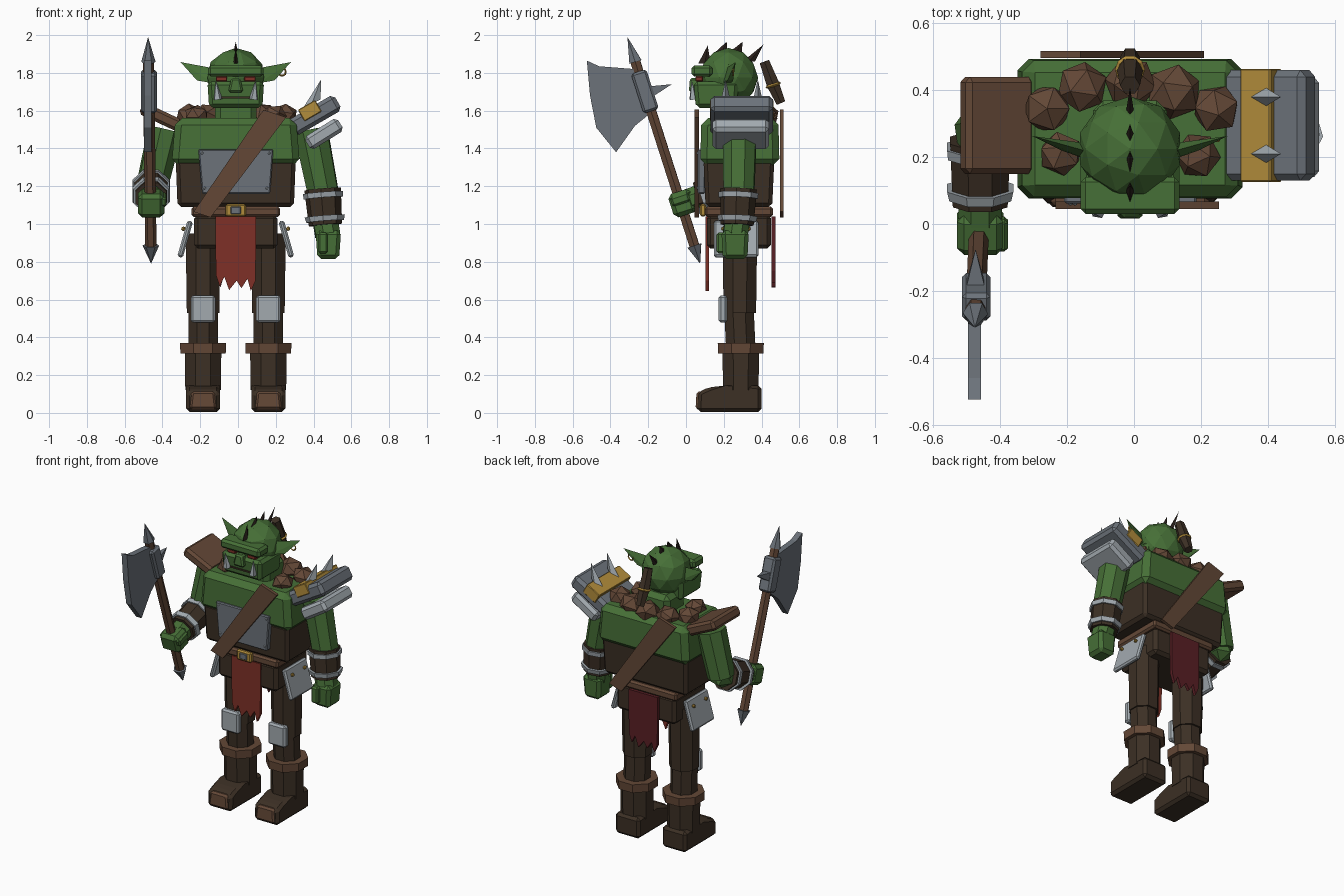
import bpy, bmesh, math
from mathutils import Matrix, Vector

if "Cube" in bpy.data.objects:
    bpy.data.objects.remove(bpy.data.objects["Cube"])

CX = -0.012  # body axis


def colour(name, r, g, b):
    m = bpy.data.materials.new(name)
    m.diffuse_color = (r, g, b, 1)
    m.use_nodes = True
    m.node_tree.nodes["Principled BSDF"].inputs["Base Color"].default_value = m.diffuse_color
    return m


GREEN = colour("green skin", 0.062, 0.16, 0.038)
DARK = colour("dark leather", 0.045, 0.029, 0.018)
BROWN = colour("brown leather", 0.125, 0.064, 0.037)
STEEL = colour("dark steel", 0.15, 0.17, 0.195)
SILVER = colour("light steel", 0.36, 0.40, 0.43)
GOLD = colour("gold", 0.45, 0.27, 0.045)
RED = colour("red cloth", 0.21, 0.03, 0.02)
DEEP = colour("deep red cloth", 0.10, 0.014, 0.018)
BLACK = colour("black hair", 0.022, 0.014, 0.011)


def finish(name, bm, mat, bevel=0):
    if bevel:
        bmesh.ops.bevel(bm, geom=bm.edges[:], offset=bevel, segments=1, affect='EDGES')
    bmesh.ops.recalc_face_normals(bm, faces=bm.faces[:])
    me = bpy.data.meshes.new(name)
    bm.to_mesh(me)
    bm.free()
    me.materials.append(mat)
    ob = bpy.data.objects.new(name, me)
    bpy.context.collection.objects.link(ob)
    return ob


def box(name, c, size, mat, bevel=0.01, rx=0, ry=0, top=(1, 1), bottom=(1, 1)):
    bm = bmesh.new()
    bmesh.ops.create_cube(bm, size=1)
    for v in bm.verts:
        t = top if v.co.z > 0 else bottom
        v.co = Vector((v.co.x * size[0] * t[0], v.co.y * size[1] * t[1], v.co.z * size[2]))
    if bevel:
        bmesh.ops.bevel(bm, geom=bm.edges[:], offset=bevel, segments=1, affect='EDGES')
    m = Matrix.Translation(c) @ Matrix.Rotation(math.radians(ry), 4, 'Y') @ Matrix.Rotation(math.radians(rx), 4, 'X')
    bm.transform(m)
    return finish(name, bm, mat)


def rod(name, a, b, r1, r2, mat, sides=8):
    """Straight prism or cone between two points; r is the half width across flats."""
    a, b = Vector(a), Vector(b)
    k = 1 / math.cos(math.pi / sides)
    bm = bmesh.new()
    bmesh.ops.create_cone(bm, cap_ends=True, segments=sides, radius1=r1 * k, radius2=r2 * k, depth=(b - a).length)
    turn = (b - a).to_track_quat('Z', 'Y').to_matrix().to_4x4()
    bm.transform(Matrix.Translation((a + b) / 2) @ turn @ Matrix.Rotation(math.pi / sides, 4, 'Z'))
    if r2 == 0:
        bmesh.ops.remove_doubles(bm, verts=bm.verts[:], dist=1e-5)
    return finish(name, bm, mat)


def prism(name, pts, axis, lo, hi, mat, bevel=0):
    """Extrude a profile: axis 'x' takes (y, z) points, axis 'y' takes (x, z) points."""
    bm = bmesh.new()
    put = (lambda p, d: (d, p[0], p[1])) if axis == 'x' else (lambda p, d: (p[0], d, p[1]))
    n = len(pts)
    A = [bm.verts.new(put(p, lo)) for p in pts]
    B = [bm.verts.new(put(p, hi)) for p in pts]
    bm.faces.new(A)
    bm.faces.new(B[::-1])
    for i in range(n):
        bm.faces.new((A[i], B[i], B[(i + 1) % n], A[(i + 1) % n]))
    return finish(name, bm, mat, bevel)


def hull(name, pts, mat):
    bm = bmesh.new()
    for p in pts:
        bm.verts.new(p)
    bmesh.ops.convex_hull(bm, input=bm.verts[:])
    return finish(name, bm, mat)


def ball(name, c, r, mat, subdiv=2, squash=1, turn=0):
    bm = bmesh.new()
    bmesh.ops.create_icosphere(bm, subdivisions=subdiv, radius=r)
    bm.transform(Matrix.Translation(c) @ Matrix.Diagonal((1, 1, squash, 1)) @ Matrix.Rotation(turn, 4, (1, 1, 1)))
    return finish(name, bm, mat)


def ring(name, c, R, r, mat, rx=0, seg=10):
    bpy.ops.mesh.primitive_torus_add(location=c, rotation=(math.radians(rx), 0, 0), major_radius=R,
                                     minor_radius=r, major_segments=seg, minor_segments=4)
    ob = bpy.context.object
    ob.name = name
    ob.data.materials.append(mat)


# Torso, hips and belt
box("upper_torso", (CX, 0.285, 1.435), (0.68, 0.42, 0.25), GREEN, 0.035, top=(0.94, 0.97))
box("leather_vest", (CX, 0.28, 1.215), (0.635, 0.375, 0.25), DARK, 0.02, bottom=(0.97, 0.94))
box("hips", (CX, 0.28, 0.96), (0.44, 0.34, 0.18), DARK, 0.02)
box("belt", (CX, 0.28, 1.065), (0.47, 0.36, 0.055), BROWN, 0.012)
box("buckle", (CX, 0.09, 1.072), (0.108, 0.03, 0.066), GOLD, 0.008)
box("buckle_plate", (CX, 0.076, 1.072), (0.055, 0.012, 0.04), STEEL, 0.004)
box("neck", (CX, 0.27, 1.60), (0.22, 0.2, 0.14), GREEN, 0.03)

# Chest plate with rivets
prism("chest_plate", [(-0.19, 1.16), (0.17, 1.16), (0.187, 1.395), (-0.21, 1.395)], 'y', 0.062, 0.1, STEEL, 0.006)
for x in (-0.19, 0.165):
    for z in (1.19, 1.375):
        ball("rivet", (x * (0.93 if z < 1.3 else 1), 0.062, z), 0.008, SILVER, 1)

# Shoulder strap, front and back
strap = [(0.135, 1.605), (0.255, 1.565), (-0.145, 1.035), (-0.235, 1.065)]
prism("front_strap", strap, 'y', 0.045, 0.068, BROWN)
prism("back_strap", [(-x - 0.025, z) for x, z in strap], 'y', 0.497, 0.517, BROWN)

# Torn cloth, front and back
jag = [(0.105, 0.70), (0.08, 0.645), (0.062, 0.71), (0.03, 0.66), (0.005, 0.70), (-0.035, 0.65),
       (-0.06, 0.72), (-0.085, 0.67), (-0.105, 0.73)]
cloth = [(-0.108, 1.04), (0.108, 1.04)] + jag
prism("front_cloth", [(x + CX, z) for x, z in cloth], 'y', 0.102, 0.122, RED)
prism("back_cloth", [(CX - x, z + 0.02 * (z < 1)) for x, z in cloth], 'y', 0.453, 0.473, DEEP)

# Legs, boots and hip plates
for s, side in ((-1, "right"), (1, "left")):
    x = CX + s * 0.173
    rod(side + "_thigh", (x, 0.285, 0.53), (x, 0.285, 0.95), 0.086, 0.092, DARK)
    rod(side + "_shin", (x, 0.29, 0.34), (x, 0.28, 0.56), 0.078, 0.078, DARK)
    box(side + "_knee_pad", (x, 0.195, 0.55), (0.13, 0.045, 0.145), SILVER, 0.012)
    rod(side + "_boot_shaft", (x, 0.29, 0.12), (x, 0.29, 0.34), 0.094, 0.097, DARK)
    rod(side + "_boot_cuff", (x, 0.29, 0.315), (x, 0.29, 0.37), 0.12, 0.122, BROWN)
    prism(side + "_boot_foot", [(0.06, 0.005), (0.065, 0.11), (0.12, 0.135), (0.21, 0.145), (0.40, 0.145), (0.40, 0.005)],
          'x', x - 0.09, x + 0.09, DARK, 0.018)
    box(side + "_toe_cap", (x, 0.078, 0.066), (0.145, 0.055, 0.095), BROWN, 0.012, top=(0.85, 0.8))
    box(side + "_hip_plate", (CX + s * 0.268, 0.265, 0.92), (0.03, 0.235, 0.2), SILVER, 0.01, ry=-s * 16)
    for y in (0.20, 0.33):
        ball("hip_stud", (CX + s * 0.277, y, 0.975), 0.013, GOLD, 1)

# Head
ball("head", (CX, 0.225, 1.775), 0.157, GREEN, 2)
box("jaw", (CX, 0.16, 1.685), (0.30, 0.24, 0.14), GREEN, 0.02, bottom=(0.94, 0.9))
box("brow", (CX, 0.085, 1.81), (0.295, 0.11, 0.06), GREEN, 0.015)
box("nose", (CX, 0.045, 1.735), (0.08, 0.06, 0.075), GREEN, 0.01, top=(0.6, 0.8))
box("mouth", (CX, 0.04, 1.67), (0.15, 0.006, 0.01), DARK, 0)
for s, side in ((-1, "right"), (1, "left")):
    X = lambda d: CX + s * d
    box(side + "_eye", (X(0.075), 0.07, 1.768), (0.06, 0.04, 0.025), RED, 0.004)
    rod(side + "_tusk", (X(0.095), 0.04, 1.66), (X(0.105), 0.03, 1.76), 0.02, 0, SILVER, 5)
    hull(side + "_ear", [(X(0.12), 0.19, 1.745), (X(0.12), 0.24, 1.745), (X(0.12), 0.215, 1.825),
                         (X(0.205), 0.22, 1.76), (X(0.2), 0.25, 1.765), (X(0.292), 0.263, 1.857)], GREEN)
ring("earring", (CX + 0.245, 0.25, 1.805), 0.02, 0.005, GOLD, 90)

# Crest spikes and tied braid
for base, tip in (((0.10, 1.85), (0.115, 1.945)), ((0.19, 1.91), (0.215, 1.965)),
                  ((0.265, 1.91), (0.30, 1.965)), ((0.335, 1.86), (0.41, 1.95))):
    hull("crest_spike", [(CX - 0.012, *base), (CX + 0.012, *base), (CX, base[0] - 0.035, base[1]),
                         (CX, base[0] + 0.03, base[1]), (CX, *tip)], BLACK)
rod("braid_upper", (CX, 0.415, 1.86), (CX, 0.462, 1.735), 0.026, 0.034, DARK, 6)
rod("braid_lower", (CX, 0.462, 1.735), (CX, 0.503, 1.64), 0.033, 0.024, DARK, 6)
ring("braid_ring", (CX, 0.462, 1.735), 0.037, 0.008, GOLD, 18)

# Fur collar
for i, (x, y, r) in enumerate(((-0.26, 0.345, 0.075), (-0.155, 0.41, 0.078), (-0.01, 0.42, 0.08), (0.12, 0.395, 0.085),
                               (0.245, 0.345, 0.075), (-0.22, 0.21, 0.068), (0.19, 0.205, 0.07))):
    ball("fur_tuft", (x, y, 1.575), r, BROWN, 1, 0.85, i * 0.9)

# Leather shoulder pad
box("leather_shoulder", (-0.41, 0.295, 1.567), (0.225, 0.29, 0.068), BROWN, 0.016, ry=25)

# Steel shoulder guard with gold band and spikes
box("shoulder_guard", (0.405, 0.295, 1.575), (0.285, 0.33, 0.095), STEEL, 0.02, ry=-30)
box("shoulder_guard_lower", (0.455, 0.29, 1.477), (0.205, 0.3, 0.08), SILVER, 0.018, ry=-32)
box("guard_band", (0.38, 0.295, 1.60), (0.105, 0.338, 0.07), GOLD, 0.004, ry=-30)
for y in (0.21, 0.38):
    hull("guard_spike", [(0.345, y, 1.615), (0.437, y, 1.66), (0.39, y - 0.03, 1.635), (0.39, y + 0.03, 1.635),
                         (0.44, y, 1.765)], SILVER)


# Arms: bracers share one builder
def bracer(side, a, b):
    a, b = Vector(a), Vector(b)
    rod(side + "_bracer", a, b, 0.09, 0.082, DARK)
    for t in (0.1, 0.75):
        rod(side + "_bracer_band", a.lerp(b, t), a.lerp(b, t + 0.15), 0.099, 0.097 - 0.006 * t, SILVER)


rod("left_upper_arm", (0.385, 0.285, 1.5), (0.452, 0.28, 1.16), 0.088, 0.08, GREEN)
bracer("left", (0.448, 0.278, 1.185), (0.463, 0.27, 0.995))
rod("left_wrist", (0.463, 0.27, 1.01), (0.475, 0.26, 0.94), 0.065, 0.065, GREEN)
box("left_hand", (0.478, 0.26, 0.89), (0.135, 0.145, 0.15), GREEN, 0.02, bottom=(0.85, 0.9))
box("left_thumb", (0.45, 0.185, 0.90), (0.05, 0.045, 0.11), GREEN, 0.01)

rod("right_upper_arm", (-0.385, 0.285, 1.5), (-0.455, 0.275, 1.2), 0.088, 0.08, GREEN)
ball("right_elbow", (-0.455, 0.27, 1.205), 0.085, GREEN, 1)
bracer("right", (-0.46, 0.25, 1.2), (-0.46, 0.06, 1.14))
rod("right_wrist", (-0.46, 0.08, 1.145), (-0.46, 0.01, 1.12), 0.065, 0.065, GREEN)
box("right_hand", (-0.46, -0.02, 1.11), (0.14, 0.125, 0.13), GREEN, 0.022, rx=18)
box("right_thumb", (-0.40, -0.03, 1.13), (0.045, 0.1, 0.05), GREEN, 0.01, rx=18)


# Axe: parts placed along the leaning shaft
def along(t):
    return Vector((-0.46, 0.075, 0.79)).lerp(Vector((-0.476, -0.31, 1.99)), t)


rod("axe_shaft", along(0.06), along(0.91), 0.026, 0.026, BROWN, 6)
rod("axe_top_spike", along(0.89), along(1), 0.033, 0, STEEL, 6)
rod("axe_butt_spike", along(0.08), along(0), 0.038, 0, STEEL, 6)
box("axe_socket", along(0.76), (0.085, 0.085, 0.22), STEEL, 0.012, rx=17.8)
prism("axe_blade", [(-0.525, 1.865), (-0.46, 1.835), (-0.27, 1.82), (-0.19, 1.585), (-0.27, 1.52),
                    (-0.37, 1.38), (-0.475, 1.51), (-0.508, 1.68)], 'x', -0.497, -0.457, STEEL)
rod("axe_back_spike", (-0.474, -0.19, 1.70), (-0.474, -0.075, 1.74), 0.03, 0, STEEL, 4)
